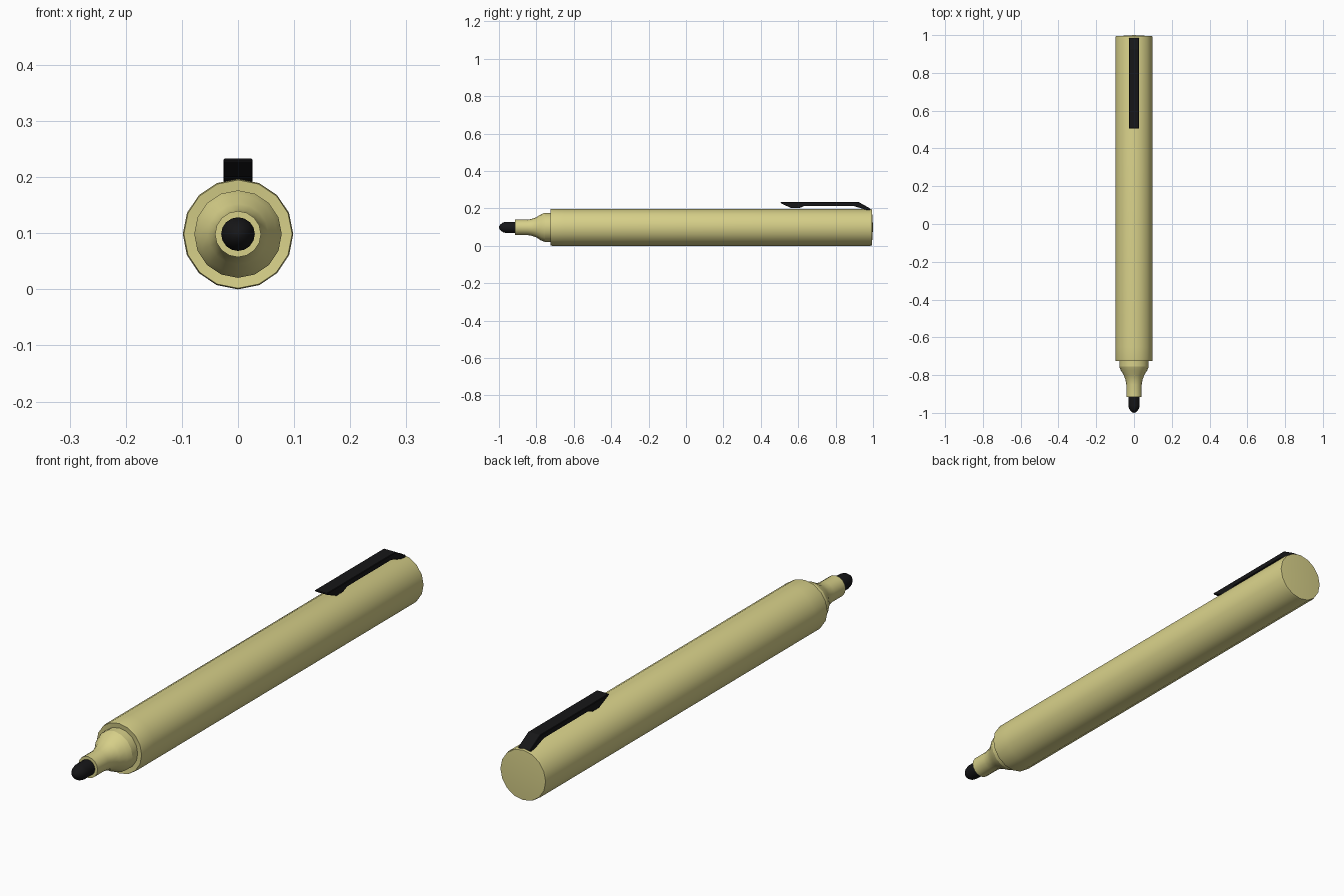
import bpy, bmesh, math

if "Cube" in bpy.data.objects:
    bpy.data.objects.remove(bpy.data.objects["Cube"])

AXIS_Z = 0.0985
SIDES = 16


def material(name, colour):
    m = bpy.data.materials.new(name)
    m.diffuse_color = colour
    m.use_nodes = True
    m.node_tree.nodes["Principled BSDF"].inputs["Base Color"].default_value = m.diffuse_color
    return m


yellow = material("yellow_plastic", (0.68, 0.63, 0.25, 1))
black = material("black_plastic", (0.008, 0.008, 0.009, 1))


def finish(bm, name, mat):
    bmesh.ops.recalc_face_normals(bm, faces=bm.faces)
    mesh = bpy.data.meshes.new(name)
    bm.to_mesh(mesh)
    bm.free()
    mesh.materials.append(mat)
    ob = bpy.data.objects.new(name, mesh)
    bpy.context.collection.objects.link(ob)
    return ob


def revolve(name, profile, mat, sharp=()):
    """Turn (y, radius) points about the pen axis; radius 0 makes a pole."""
    bm = bmesh.new()
    rings = []
    for y, r in profile:
        if r == 0:
            rings.append([bm.verts.new((0, y, AXIS_Z))] * SIDES)
        else:
            rings.append([bm.verts.new((r * math.sin(a), y, AXIS_Z + r * math.cos(a)))
                          for a in (2 * math.pi * i / SIDES for i in range(SIDES))])
    for a, b in zip(rings, rings[1:]):
        for i in range(SIDES):
            j = (i + 1) % SIDES
            bm.faces.new(dict.fromkeys((a[i], a[j], b[j], b[i])))
    for f in bm.faces:
        f.smooth = True
    for k in sharp:
        for i in range(SIDES):
            bm.edges.get((rings[k][i], rings[k][(i + 1) % SIDES])).smooth = False
    return finish(bm, name, mat)


# Barrel with open shoulder at the front and shallow domed end at the back
revolve("barrel", [(-0.722, 0.07), (-0.725, 0.0965), (-0.715, 0.0985), (-0.65, 0.0985),
                   (0.985, 0.0985), (0.994, 0.0965), (1.0, 0)], yellow, sharp=(1, 5))

# Flared nose cone holding the nib
revolve("nose", [(-0.70, 0.078), (-0.755, 0.078), (-0.775, 0.070), (-0.80, 0.054),
                 (-0.825, 0.045), (-0.85, 0.041), (-0.915, 0.041), (-0.915, 0.028)],
        yellow, sharp=(1, 6))

# Rounded felt nib
revolve("nib", [(-0.90, 0.030), (-0.962, 0.030), (-0.978, 0.026), (-0.991, 0.017),
                (-0.998, 0.008), (-1.0, 0)], black)

# Pocket clip: side profile (y, z) extruded across the width
side = [(0.505, 0.233), (0.925, 0.233), (0.985, 0.199), (0.985, 0.188), (0.955, 0.194),
        (0.90, 0.212), (0.63, 0.212), (0.605, 0.201), (0.565, 0.201), (0.505, 0.228)]
bm = bmesh.new()
face = bm.faces.new([bm.verts.new((-0.026, y, z)) for y, z in side])
new = bmesh.ops.extrude_face_region(bm, geom=[face])["geom"]
bmesh.ops.translate(bm, vec=(0.052, 0, 0),
                    verts=[v for v in new if isinstance(v, bmesh.types.BMVert)])
clip = finish(bm, "clip", black)
bevel = clip.modifiers.new("soft_edges", "BEVEL")
bevel.width = 0.002
bevel.segments = 1
